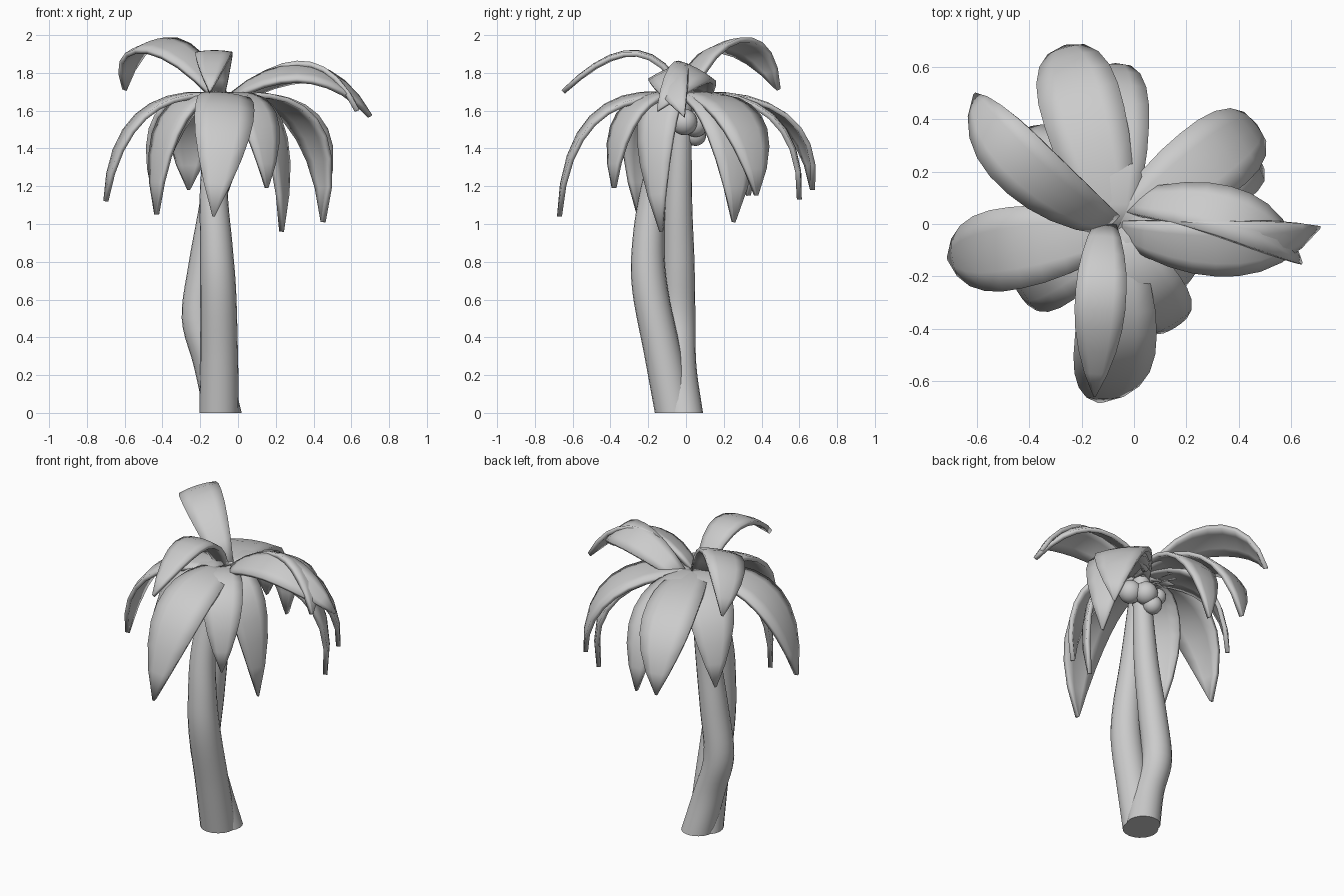
import bpy, bmesh, math
from mathutils import Vector, Matrix

if "Cube" in bpy.data.objects:
    bpy.data.objects.remove(bpy.data.objects["Cube"])


def finish(name, bm, angle=35):
    bmesh.ops.recalc_face_normals(bm, faces=bm.faces)
    me = bpy.data.meshes.new(name)
    bm.to_mesh(me)
    bm.free()
    ob = bpy.data.objects.new(name, me)
    bpy.context.collection.objects.link(ob)
    bpy.ops.object.select_all(action='DESELECT')
    ob.select_set(True)
    bpy.context.view_layer.objects.active = ob
    bpy.ops.object.shade_smooth_by_angle(angle=math.radians(angle))
    return ob


def spline(pts, steps=5):
    """Smooth path through points of (x, y, z, radius)."""
    p = [Vector(q) for q in pts]
    p = [p[0] * 2 - p[1]] + p + [p[-1] * 2 - p[-2]]
    out = []
    for i in range(1, len(p) - 2):
        a, b, c, d = p[i - 1:i + 3]
        for k in range(steps):
            t = k / steps
            out.append(0.5 * (2 * b + (c - a) * t + (2 * a - 5 * b + 4 * c - d) * t * t
                              + (3 * b - a - 3 * c + d) * t ** 3))
    return out + [p[-2]]


def trunk(name, pts, sides=20):
    bm = bmesh.new()
    rings = []
    for x, y, z, r in spline(pts):
        rings.append([bm.verts.new((x + r * math.cos(k * math.tau / sides),
                                    y + r * math.sin(k * math.tau / sides), z))
                      for k in range(sides)])
    for a, b in zip(rings, rings[1:]):
        for k in range(sides):
            j = (k + 1) % sides
            bm.faces.new((a[k], a[j], b[j], b[k]))
    bm.faces.new(rings[0])
    bm.faces.new(rings[-1])
    return finish(name, bm)


LEAF = [0.4, 0.65, 0.83, 0.95, 1.0, 1.0, 0.92, 0.74, 0.45, 0.03]  # width along the frond


def frond(name, base, tip, width, h1, h2, r1=0.45, r2=0.95, roll=0):
    """Leaf along a cubic arc; h1/h2 are handle heights above the base, r1/r2 their reach.
    Positive roll swings the arch to the left of its heading."""
    base, tip = Vector(base), Vector(tip)
    flat = Vector((tip.x - base.x, tip.y - base.y, 0))
    up = Vector((0, 0, 1))
    rot = Matrix.Rotation(-math.radians(roll), 3, tip - base)
    p = [base, base + rot @ (flat * r1 + up * h1), base + rot @ (flat * r2 + up * h2), tip]
    side = rot @ flat.normalized().cross(up)
    bm = bmesh.new()
    rows = []
    n = len(LEAF) - 1
    for i, f in enumerate(LEAF):
        t = i / n
        s = 1 - t
        c = p[0] * s ** 3 + p[1] * 3 * s * s * t + p[2] * 3 * s * t * t + p[3] * t ** 3
        tan = (p[1] - p[0]) * s * s + (p[2] - p[1]) * 2 * s * t + (p[3] - p[2]) * t * t
        nor = side.cross(tan).normalized()
        w = width * f / 2
        rows.append([bm.verts.new(c + side * w * u - nor * 0.1 * w * u * u)
                     for u in (-1, -0.5, 0, 0.5, 1)])
    for a, b in zip(rows, rows[1:]):
        for k in range(4):
            bm.faces.new((a[k], a[k + 1], b[k + 1], b[k]))
    ob = finish(name, bm)
    m = ob.modifiers.new("thickness", 'SOLIDIFY')
    m.thickness = 0.026
    m.offset = 0


# Two bowed trunks sharing a foot
trunk("front_trunk", [(-.1, -.06, 0, .105), (-.1, -.12, .3, .1), (-.105, -.19, .65, .095),
                      (-.115, -.2, .9, .085), (-.128, -.165, 1.2, .073), (-.1, -.06, 1.67, .055)])
trunk("side_trunk", [(-.08, -.01, 0, .1), (-.14, -.04, .25, .095), (-.208, -.04, .5, .09),
                     (-.175, -.04, .8, .085), (-.125, -.04, 1.15, .072), (-.07, -.02, 1.67, .05)])

# Lower drooping fronds: tip, width, reach of the outer handle, roll
lower = [((-.13, -.67, 1.04), .31, .97, 9), ((-.7, -.13, 1.12), .31, .95, 0),
         ((-.43, -.25, 1.05), .27, 1.1, 0), ((-.44, .33, 1.15), .27, 1.0, 0),
         ((-.26, .67, 1.18), .31, 1.02, 0), ((-.07, .6, 1.13), .25, 1.05, 0),
         ((.46, .37, 1.15), .3, 1.05, 0), ((.45, .25, 1.01), .3, 1.15, 4),
         ((.23, -.13, .96), .23, 1.3, -12), ((.15, -.38, 1.19), .23, 1.1, 0)]
for i, (tip, w, reach, roll) in enumerate(lower):
    frond(f"lower_frond_{i}", (-.07, -.03, 1.67), tip, w, .07, -.06, .5, reach, roll)

# Upper fronds arching up before they fall
frond("upper_frond_back_left", (-.09, 0, 1.67), (-.6, .49, 1.71), .24, .4, .38, .33, .88, 15)
frond("upper_frond_right", (-.02, 0.08, 1.66), (.63, -.15, 1.6), .21, .25, .24, .4, .78, 27)
frond("upper_frond_far_right", (-.04, -.03, 1.67), (.7, -.01, 1.57), .22, .22, .22, .35, .75, -22)
frond("upper_frond_front", (-.11, .0, 1.67), (-.15, -.65, 1.7), .19, .34, .29, .25, .6)

# Coconuts
for i, (x, y, z, r) in enumerate([(.02, -.01, 1.54, .07), (-.05, .05, 1.53, .07),
                                  (-.1, .05, 1.47, .057), (-.14, .05, 1.54, .05)]):
    bm = bmesh.new()
    bmesh.ops.create_uvsphere(bm, u_segments=16, v_segments=10, radius=r)
    bmesh.ops.translate(bm, verts=bm.verts, vec=(x, y, z))
    finish(f"coconut_{i}", bm)
